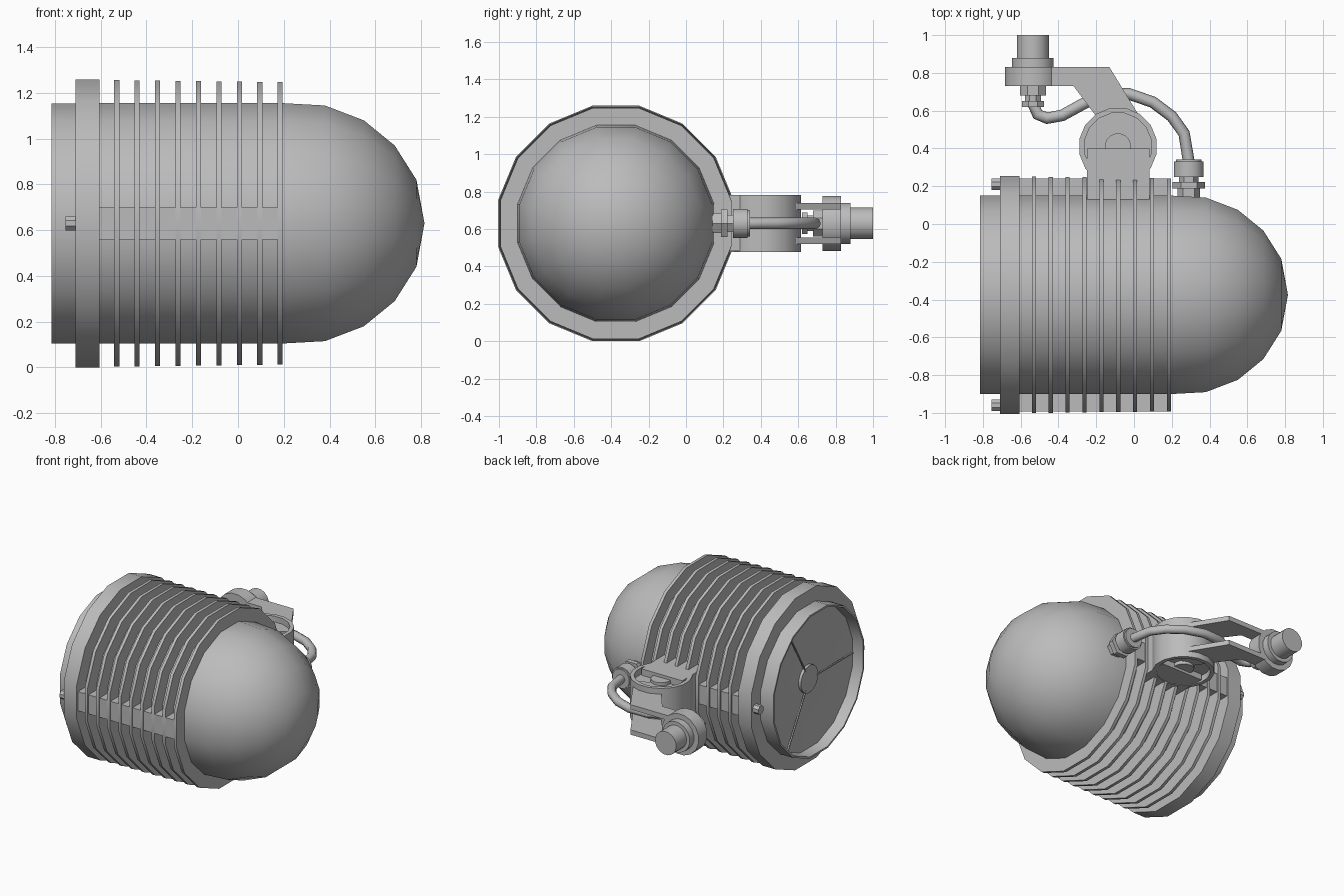
import bpy, bmesh, math
from mathutils import Vector, Matrix

if "Cube" in bpy.data.objects:
    bpy.data.objects.remove(bpy.data.objects["Cube"])

GREY = bpy.data.materials.new("mid_grey")
GREY.use_nodes = True
COLOUR = (0.5, 0.5, 0.5, 1)
GREY.diffuse_color = COLOUR
GREY.node_tree.nodes["Principled BSDF"].inputs["Base Color"].default_value = COLOUR

CY, CZ = -0.375, 0.63                 # lamp axis
AXIS = (0, CY, CZ)
FLAT = math.cos(math.pi / 16)         # apothem of a 16-gon


def finish(name, bm, smooth=True):
    bmesh.ops.recalc_face_normals(bm, faces=bm.faces)
    mesh = bpy.data.meshes.new(name)
    bm.to_mesh(mesh)
    bm.free()
    mesh.materials.append(GREY)
    ob = bpy.data.objects.new(name, mesh)
    bpy.context.collection.objects.link(ob)
    if smooth:
        bpy.ops.object.select_all(action='DESELECT')
        ob.select_set(True)
        bpy.context.view_layer.objects.active = ob
        bpy.ops.object.shade_smooth_by_angle(angle=math.radians(30))
    return ob


def lathe(name, profile, axis, origin, sides=16, closed=False):
    """Revolve (position, radius) pairs about an axis through origin."""
    u, v = {'X': ((0, 1, 0), (0, 0, 1)), 'Y': ((0, 0, 1), (1, 0, 0)),
            'Z': ((1, 0, 0), (0, 1, 0))}[axis]
    u, v = Vector(u), Vector(v)
    w, o = u.cross(v), Vector(origin)
    bm = bmesh.new()
    rings = []
    for pos, rad in profile:
        if rad == 0:
            rings.append([bm.verts.new(o + w * pos)] * sides)
            continue
        angles = [(i + 0.5) * math.tau / sides for i in range(sides)]
        rings.append([bm.verts.new(o + w * pos + (u * math.cos(a) + v * math.sin(a)) * rad)
                      for a in angles])
    pairs = list(zip(rings, rings[1:]))
    if closed:
        pairs.append((rings[-1], rings[0]))
    for a, b in pairs:
        for i in range(sides):
            j = (i + 1) % sides
            corners = list(dict.fromkeys((a[i], a[j], b[j], b[i])))
            bm.faces.new(corners)
    return finish(name, bm)


def stack(name, steps, axis, origin, sides=16):
    """Solid stepped cylinder from (start, end, radius) steps."""
    profile = [(steps[0][0], 0)]
    for start, end, rad in steps:
        profile += [(start, rad), (end, rad)]
    return lathe(name, profile + [(steps[-1][1], 0)], axis, origin, sides)


def box(name, x, y, z):
    bm = bmesh.new()
    bmesh.ops.create_cube(bm, size=1)
    for v in bm.verts:
        v.co = [(r[0] + r[1]) / 2 + c * (r[1] - r[0]) for c, r in zip(v.co, (x, y, z))]
    return finish(name, bm, False)


def plate(name, outline, z0, z1):
    bm = bmesh.new()
    face = bm.faces.new([bm.verts.new((x, y, z0)) for x, y in outline])
    new = bmesh.ops.extrude_face_region(bm, geom=[face])["geom"]
    bmesh.ops.translate(bm, vec=(0, 0, z1 - z0),
                        verts=[v for v in new if isinstance(v, bmesh.types.BMVert)])
    return finish(name, bm, False)


# Housing: hollow mouth at -x, rounded dome at +x
dome = [(0.2, 0.525), (0.38, 0.515), (0.55, 0.45), (0.685, 0.34), (0.78, 0.19)]
lathe("housing", [(-0.735, 0.515), (-0.815, 0.522), (-0.815, 0.535)]
      + [(x, r / FLAT) for x, r in dome] + [(0.815, 0)], 'X', AXIS)

# Reflector, bulb cap and its three spokes
lathe("reflector", [(-0.735, 0.52), (-0.705, 0.22), (-0.72, 0.1), (-0.72, 0)], 'X', AXIS)
stack("bulb_cap", [(-0.74, -0.7, 0.1)], 'X', AXIS)
for i in range(3):
    spoke = box("spoke", (-0.742, -0.732), (0.08, 0.51), (-0.004, 0.004))
    turn = Matrix.Rotation(math.radians(60 + 120 * i), 4, 'X')
    spoke.data.transform(Matrix.Translation((0, CY, CZ)) @ turn)

# Front collar and cooling fins
lathe("collar", [(-0.71, 0.52), (-0.71, 0.642), (-0.605, 0.642), (-0.605, 0.52)],
      'X', AXIS, closed=True)
for i in range(9):
    x, r = -0.53 + 0.0893 * i, (0.626 - 0.0011 * i) / FLAT
    lathe("cooling_fin", [(x - 0.011, 0.5), (x - 0.011, r), (x + 0.011, r), (x + 0.011, 0.5)],
          'X', AXIS, closed=True)

# Side rails through the fins, and collar bolts
for side in (-1, 1):
    inner, outer = sorted((CY + side * 0.5, CY + side * 0.617))
    box("side_rail", (-0.61, 0.18), (inner, outer), (0.56, 0.70))
    stack("collar_bolt", [(-0.755, -0.70, 0.033)], 'X', (0, CY + side * 0.585, CZ), 8)

# Bracket base and round pivot with recessed ends
PIVOT = (-0.085, 0.41, CZ)
box("bracket_base", (-0.25, 0.083), (0.12, 0.40), (0.482, 0.782))
lathe("pivot_drum", [(-0.13, 0), (-0.13, 0.07), (-0.105, 0.07), (-0.105, 0.18), (-0.152, 0.18),
                     (-0.152, 0.208), (0.152, 0.208), (0.152, 0.18), (0.105, 0.18),
                     (0.105, 0.07), (0.13, 0.07), (0.13, 0)], 'Z', PIVOT)

# Twin bent arm plates
arm = [(-0.535, 0.73), (-0.32, 0.73), (-0.2, 0.57), (-0.1, 0.42), (0.06, 0.52),
       (-0.13, 0.83), (-0.535, 0.83)]
for z in (0.52, 0.705):
    plate("arm_plate", arm, z, z + 0.035)

# Mounting plug on the arm end
PLUG = (-0.535, 0, CZ)
stack("plug", [(0.73, 0.83, 0.15), (0.83, 0.88, 0.112), (0.88, 1.0, 0.086)], 'Y', PLUG)
stack("plug_nut", [(0.62, 0.65, 0.062), (0.65, 0.68, 0.045), (0.68, 0.74, 0.075)],
      'Y', PLUG, 8)

# Cable gland on the housing
GLAND = (0.29, 0, CZ)
stack("gland_cap", [(0.25, 0.33, 0.08), (0.33, 0.342, 0.07)], 'Y', GLAND)
stack("gland_nut", [(0.12, 0.187, 0.06), (0.187, 0.222, 0.085), (0.222, 0.26, 0.052)],
      'Y', GLAND, 6)

# Cable between gland and plug
path = [(-0.535, 0.64), (-0.51, 0.58), (-0.46, 0.56), (-0.38, 0.575), (-0.28, 0.63),
        (-0.17, 0.685), (-0.03, 0.69), (0.1, 0.645), (0.2, 0.57), (0.265, 0.48), (0.29, 0.33)]
curve = bpy.data.curves.new("cable_path", 'CURVE')
curve.dimensions = '3D'
curve.bevel_depth, curve.bevel_resolution = 0.031, 2
spline = curve.splines.new('POLY')
spline.points.add(len(path) - 1)
for p, (x, y) in zip(spline.points, path):
    p.co = (x, y, CZ, 1)
spline.use_smooth = True
curve.materials.append(GREY)
bpy.context.collection.objects.link(bpy.data.objects.new("cable", curve))
